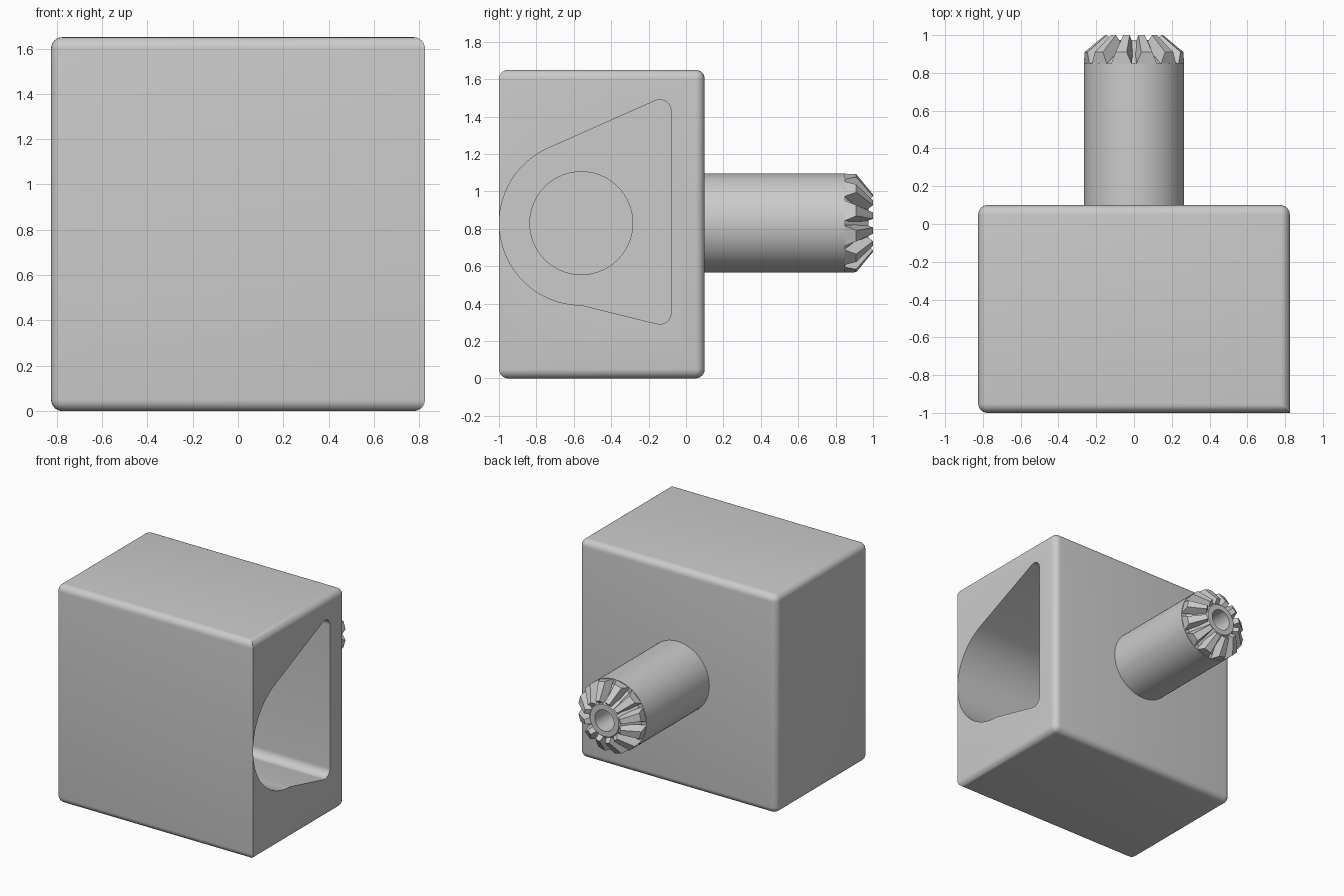
import bpy, bmesh
from math import cos, sin, radians, pi

cube = bpy.data.objects.get("Cube")
if cube:
    bpy.data.objects.remove(cube, do_unlink=True)

grey = bpy.data.materials.new("plain grey")
grey.use_nodes = True
grey.diffuse_color = (0.6, 0.6, 0.6, 1)
grey.node_tree.nodes["Principled BSDF"].inputs["Base Color"].default_value = (0.6, 0.6, 0.6, 1)

AXIS_Z = 0.83        # height of the shaft and of the bore
HALF = 0.825         # half width of the housing
FRONT, BACK = -1.0, 0.1
SHAFT_R = 0.265


def make_object(name, bm):
    bmesh.ops.recalc_face_normals(bm, faces=bm.faces)
    mesh = bpy.data.meshes.new(name)
    bm.to_mesh(mesh)
    bm.free()
    obj = bpy.data.objects.new(name, mesh)
    mesh.materials.append(grey)
    bpy.context.collection.objects.link(obj)
    return obj


def activate(obj):
    bpy.ops.object.select_all(action="DESELECT")
    obj.select_set(True)
    bpy.context.view_layer.objects.active = obj


def smooth(obj, angle):
    activate(obj)
    bpy.ops.object.shade_smooth_by_angle(angle=radians(angle))


def arc(y, z, r, start, end, steps):
    angles = [radians(start + (end - start) * i / steps) for i in range(steps + 1)]
    return [(y + r * cos(a), z + r * sin(a)) for a in angles]


def side_prism(name, outline, x0, x1):
    """Extrude a (y, z) outline along x."""
    bm = bmesh.new()
    face = bm.faces.new([bm.verts.new((x0, y, z)) for y, z in outline])
    new = bmesh.ops.extrude_face_region(bm, geom=[face])["geom"]
    bmesh.ops.translate(bm, vec=(x1 - x0, 0, 0),
                        verts=[v for v in new if isinstance(v, bmesh.types.BMVert)])
    return make_object(name, bm)


def cut(target, cutter):
    cutter.hide_render = True
    mod = target.modifiers.new("cut", "BOOLEAN")
    mod.operation = "DIFFERENCE"
    mod.solver = "EXACT"
    mod.object = cutter
    activate(target)
    bpy.ops.object.modifier_apply(modifier=mod.name)
    bpy.data.objects.remove(cutter, do_unlink=True)


def polar(r, y, angle):
    return (r * sin(angle), y, AXIS_Z + r * cos(angle))


def lathe(name, profile, sides):
    """Revolve an (r, y) profile about the shaft axis."""
    bm = bmesh.new()
    rings = [[bm.verts.new(polar(r, y, 2 * pi * i / sides)) for i in range(sides)]
             for r, y in profile]
    for a, b in zip(rings, rings[1:]):
        for i in range(sides):
            j = (i + 1) % sides
            bm.faces.new((a[i], a[j], b[j], b[i]))
    bm.faces.new(rings[0])
    bm.faces.new(rings[-1])
    return make_object(name, bm)


# Housing: rounded block, with one front upright edge left sharp
bm = bmesh.new()
bmesh.ops.create_cube(bm, size=1)
for v in bm.verts:
    v.co.x *= 2 * HALF
    v.co.y = FRONT if v.co.y < 0 else BACK
    v.co.z = 0 if v.co.z < 0 else 2 * HALF
sharp = [e for e in bm.edges if all(v.co.x > 0 and v.co.y < 0 for v in e.verts)]
bmesh.ops.bevel(bm, geom=[e for e in bm.edges if e not in sharp], offset=0.05,
                offset_type="OFFSET", segments=6, profile=0.5, affect="EDGES")
housing = make_object("housing", bm)

# Side pocket: big round end, two sloped sides and small rounded corners
pocket = arc(-0.56, AXIS_Z, 0.438, 114, 270, 40)
pocket += arc(-0.14, 0.35, 0.06, -103, 0, 10)
pocket += arc(-0.14, 1.43, 0.06, 0, 114, 10)
cut(housing, side_prism("pocket_cutter", pocket, -0.4, 1.0))

# Round bore in the pocket floor
bore = arc(-0.56, AXIS_Z, 0.275, 0, 360, 64)[:-1]
cut(housing, side_prism("bore_cutter", bore, -0.6, 0.0))
smooth(housing, 25)

# Shaft with a cone root and a blind hole in its end
shaft = lathe("shaft", [(SHAFT_R, 0.08), (SHAFT_R, 0.85), (0.225, 0.85),
                        (0.12, 0.975), (0.08, 0.975), (0.08, 0.7)], 64)
smooth(shaft, 25)

# Bevel gear teeth, wide at the root and tapering to the end
TEETH = 12
bm = bmesh.new()
for n in range(TEETH):
    mid = 2 * pi * (n + 0.5) / TEETH
    root, tip = radians(12.5), radians(6.5)
    outer = [(SHAFT_R, 0.845, -root), (SHAFT_R, 0.845, root),
             (SHAFT_R, 0.91, tip), (SHAFT_R, 0.91, -tip)]
    inner = [(0.11, 0.95, -root), (0.11, 0.95, root),
             (0.155, 1.0, tip), (0.155, 1.0, -tip)]
    a, b = [[bm.verts.new(polar(r, y, mid + t)) for r, y, t in ring]
            for ring in (outer, inner)]
    bm.faces.new(a)
    bm.faces.new(b)
    for i in range(4):
        j = (i + 1) % 4
        bm.faces.new((a[i], a[j], b[j], b[i]))
make_object("gear_teeth", bm)
